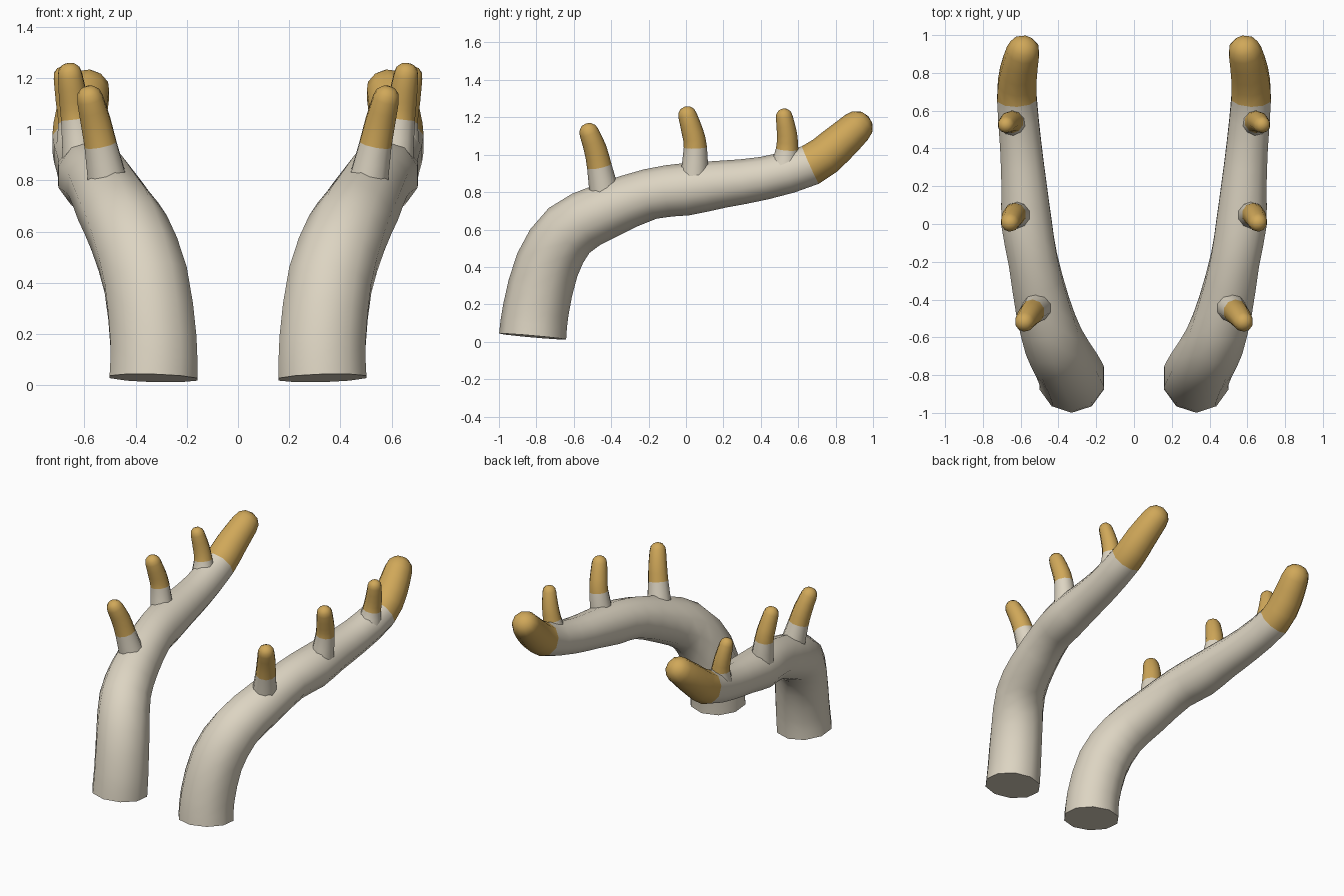
import bpy, bmesh, math
from mathutils import Vector

if "Cube" in bpy.data.objects:
    bpy.data.objects.remove(bpy.data.objects["Cube"], do_unlink=True)

SIDES = 10


def make_material(name, rgb):
    m = bpy.data.materials.new(name)
    m.use_nodes = True
    m.diffuse_color = (*rgb, 1)
    m.node_tree.nodes["Principled BSDF"].inputs["Base Color"].default_value = (*rgb, 1)
    return m


BONE = make_material("bone", (0.72, 0.66, 0.54))
GOLD = make_material("golden tip", (0.63, 0.39, 0.10))


def smooth_path(stations, steps):
    """Catmull-Rom through (x, y, z, radius) stations."""
    pts = [Vector(s) for s in stations]
    pts = [2 * pts[0] - pts[1]] + pts + [2 * pts[-1] - pts[-2]]
    out = []
    for a, b, c, d in zip(pts, pts[1:], pts[2:], pts[3:]):
        for i in range(steps):
            t = i / steps
            out.append(0.5 * (2 * b + (c - a) * t + (2 * a - 5 * b + 4 * c - d) * t ** 2
                              + (3 * b - a - 3 * c + d) * t ** 3))
    return out + [pts[-2]]


def horn(name, stations, gold_from, side, steps=2):
    """Tapered round-ended tube; gold from the given station to the tip."""
    path = smooth_path(stations, steps)
    rings = []
    for i, p in enumerate(path):
        tangent = path[min(i + 1, len(path) - 1)].xyz - path[max(i - 1, 0)].xyz
        rings.append((p.xyz, tangent.normalized(), p.w))
    # rounded end
    centre, axis, r = rings[-1]
    for deg in (30, 58):
        a = math.radians(deg)
        rings.append((centre + axis * r * math.sin(a), axis, r * math.cos(a)))

    bm = bmesh.new()
    loops = []
    for c, t, rad in rings:
        u = t.cross(Vector((1, 0, 0))).normalized()
        v = t.cross(u)
        loop = []
        for k in range(SIDES):
            a = math.tau * k / SIDES
            q = c + rad * (u * math.cos(a) + v * math.sin(a))
            loop.append(bm.verts.new((q.x * side, q.y, q.z)))
        loops.append(loop)
    bm.faces.new(loops[0])
    for i, (lo, hi) in enumerate(zip(loops, loops[1:])):
        for k in range(SIDES):
            n = (k + 1) % SIDES
            f = bm.faces.new((lo[k], lo[n], hi[n], hi[k]))
            f.material_index = int(i >= gold_from * steps)
    q = centre + axis * r
    apex = bm.verts.new((q.x * side, q.y, q.z))
    for k in range(SIDES):
        bm.faces.new((loops[-1][k], loops[-1][(k + 1) % SIDES], apex)).material_index = 1
    bmesh.ops.recalc_face_normals(bm, faces=bm.faces)

    mesh = bpy.data.meshes.new(name)
    bm.to_mesh(mesh)
    bm.free()
    mesh.materials.append(BONE)
    mesh.materials.append(GOLD)
    ob = bpy.data.objects.new(name, mesh)
    bpy.context.collection.objects.link(ob)
    bpy.ops.object.select_all(action="DESELECT")
    ob.select_set(True)
    bpy.context.view_layer.objects.active = ob
    bpy.ops.object.shade_smooth_by_angle(angle=math.radians(50))


# Main beam: x, y, z, radius
BEAM = [
    (.33, -.82, .028, .18), (.33, -.803, .17, .177), (.36, -.742, .41, .172),
    (.425, -.625, .595, .162), (.485, -.43, .70, .15), (.535, -.19, .79, .136),
    (.568, 0, .815, .14), (.582, .2, .843, .126), (.6, .42, .875, .115),
    (.62, .665, .945, .11), (.612, .8, 1.045, .103), (.588, .91, 1.145, .09),
]

# Upright tines: root, colour boundary, middle, tip
TINES = {
    "front_tine": [(.51, -.437, .80, .08), (.537, -.464, .94, .066),
                   (.556, -.485, 1.03, .061), (.578, -.518, 1.118, .053)],
    "middle_tine": [(.612, .045, .88, .076), (.632, .05, 1.04, .062),
                    (.643, .035, 1.12, .058), (.656, .008, 1.21, .05)],
    "rear_tine": [(.635, .53, .94, .078), (.645, .541, 1.03, .06),
                  (.66, .54, 1.11, .054), (.677, .525, 1.203, .045)],
}

for label, side in (("left", 1), ("right", -1)):
    horn(label + "_antler_beam", BEAM, 9, side)
    for tine, stations in TINES.items():
        horn(label + "_" + tine, stations, 1, side)
